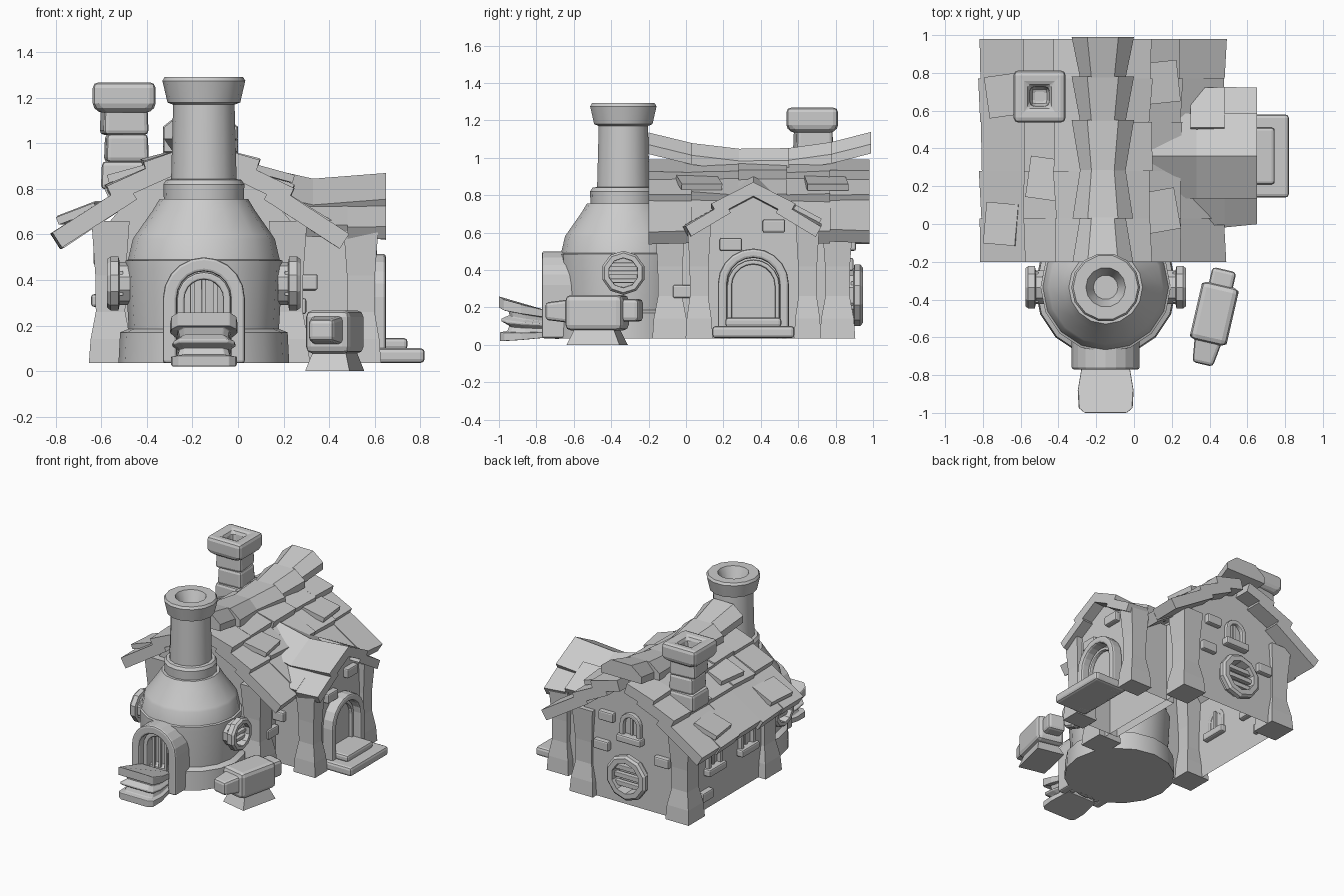
import bpy, bmesh, math, random
from math import sin, cos, pi
from mathutils import Matrix, Vector

random.seed(4)
cube = bpy.data.objects.get("Cube")
if cube:
    bpy.data.objects.remove(cube)

GREY = (0.6, 0.6, 0.6, 1)
stone = bpy.data.materials.new("plain grey")
stone.use_nodes = True
stone.diffuse_color = GREY
stone.node_tree.nodes["Principled BSDF"].inputs["Base Color"].default_value = GREY

RX = -0.165      # main ridge line
GROUND = 0.035   # underside of the buildings


def place(x, y, z, turn=0):
    return Matrix.Translation((x, y, z)) @ Matrix.Rotation(math.radians(turn), 4, 'Z')


def loft(name, rings, loop=False, mat=None, bevel=0, smooth=False):
    """Skin closed rings of points into one object."""
    bm = bmesh.new()
    vs = [[bm.verts.new(p) for p in r] for r in rings]
    n = len(vs[0])
    pairs = list(zip(vs, vs[1:])) + ([(vs[-1], vs[0])] if loop else [])
    for a, b in pairs:
        for i in range(n):
            j = (i + 1) % n
            bm.faces.new((a[i], a[j], b[j], b[i]))
    if not loop:
        bm.faces.new(vs[0])
        bm.faces.new(vs[-1])
    if mat:
        bm.transform(mat)
    bmesh.ops.recalc_face_normals(bm, faces=bm.faces)
    mesh = bpy.data.meshes.new(name)
    bm.to_mesh(mesh)
    bm.free()
    mesh.materials.append(stone)
    ob = bpy.data.objects.new(name, mesh)
    bpy.context.collection.objects.link(ob)
    if smooth:
        bpy.ops.object.select_all(action='DESELECT')
        bpy.context.view_layer.objects.active = ob
        ob.select_set(True)
        bpy.ops.object.shade_smooth_by_angle(angle=math.radians(30))
    if bevel:
        m = ob.modifiers.new("soft_edges", 'BEVEL')
        m.width, m.segments, m.limit_method = bevel, 2, 'ANGLE'
    return ob


def rect(cx, cy, hx, hy, z):
    return [(cx + a * hx, cy + b * hy, z) for a, b in ((-1, -1), (1, -1), (1, 1), (-1, 1))]


def block(name, size, mat, bevel=0.012, taper=1):
    x, y, z = (s / 2 for s in size)
    return loft(name, [rect(0, 0, x, y, -z), rect(0, 0, x * taper, y * taper, z)], mat=mat, bevel=bevel)


def lathe(name, x, y, profile, sides):
    rings = [[(x + r * cos(2 * pi * i / sides), y + r * sin(2 * pi * i / sides), z)
              for i in range(sides)] for r, z in profile]
    return loft(name, rings, smooth=True)


def arch(name, outer, inner, top, depth, mat, bevel=0.008):
    """Arched frame standing on local z = 0, facing local -y."""
    spring = top - outer
    path = [(1, 0, 0)] + [(cos(pi * i / 10), sin(pi * i / 10), spring) for i in range(11)] + [(-1, 0, 0)]
    rings = [[(c * r, d, s * r + z) for r, d in ((outer, -depth), (inner, -depth), (inner, 0), (outer, 0))]
             for c, s, z in path]
    loft(name, rings, mat=mat, bevel=bevel)


def round_window(name, r, depth, mat):
    """Ten-sided rim on a narrower neck, with three bars."""
    rings = []
    for i in range(10):
        c, s = cos(2 * pi * (i + .5) / 10), sin(2 * pi * (i + .5) / 10)
        rings.append([(c * k * r, d * depth, s * k * r) for k, d in
                      ((1, -.85), (.9, -1), (.68, -1), (.66, 0), (.8, 0), (.8, -.45), (1, -.5))])
    loft(name + "_frame", rings, loop=True, mat=mat)
    for i in (-1, 0, 1):
        block(name + "_bar", (r * 1.4, depth * .4, r * .2),
              mat @ Matrix.Translation((0, -depth * .5, i * r * .36)), 0.004)


def arch_window(name, mat):
    arch(name + "_frame", 0.085, 0.052, 0.19, 0.035, mat)
    block(name + "_sill", (0.2, 0.09, 0.055), mat @ Matrix.Translation((0, -0.01, 0)))
    block(name + "_bar", (0.02, 0.03, 0.16), mat @ Matrix.Translation((0, 0, 0.09)), 0.003)


# House and wing walls: gabled shells open underneath
gable = [(-.43, GROUND), (-.43, .62), (-.25, .83), (0, .99), (.25, .83), (.43, .62), (.43, GROUND)]
for shell in [loft("house_walls", [[(RX + u, y, z) for u, z in gable] for y in (-.12, .86)]),
              loft("wing_walls", [[(x, .36 + u, z) for u, z in
                                   ((-.3, GROUND), (-.3, .62), (0, .83), (.3, .62), (.3, GROUND))]
                                  for x in (.2, .57)])]:
    bm = bmesh.new()
    bm.from_mesh(shell.data)
    floor = [f for f in bm.faces if all(v.co.z < .05 for v in f.verts)]
    bmesh.ops.delete(bm, geom=floor, context='FACES')
    bm.to_mesh(shell.data)
    bm.free()


# Waisted corner posts reaching into the roof slabs
def post(name, x, y, w, d, top):
    loft(name, [rect(x, y, w * k, d * k, z) for z, k in
                ((GROUND, 1), (.14, .92), (.26, .68), (.42, .7), (top, .88))])


for y in (-.085, .81):
    for x in (RX - .395, RX + .385):
        post("house_post", x, y, .095, .095, .66)
for y in (.07, .65):
    post("wing_post", .54, y, .088, .072, .64)


# Overlapping roof slabs: u is the distance from the ridge
def slab(name, side, row, a, b, thick, along_x=False):
    u0, z0, u1, z1 = row
    drop = Vector((u1 - u0, z1 - z0)).normalized()
    nx, nz = drop.y * thick, -drop.x * thick
    rings = []
    for t in (a, b):
        j, k = random.uniform(-.01, .01), random.uniform(-.01, .01)
        pts = [(u0, z0), (u1 + j, z1 + k), (u1 + j + nx, z1 + k + nz), (u0 + nx, z0 + nz)]
        rings.append([(t, .36 + side * u, z) if along_x else (RX + side * u, t, z) for u, z in pts])
    loft(name, rings)


rows = ((.04, .99, .255, .925), (.15, .93, .415, .81), (.32, .82, .65, .61))
edges = (-.2, .03, .28, .54, .77, .98)
for side in (-1, 1):
    for row in rows:
        for a, b in zip(edges, edges[1:]):
            slab("roof_slab", side, row, a, b, .078)
    # Wing roof ridge sags between the main roof and its gable
    loft("wing_roof_upper", [[(x, .36 + side * u, z + lift) for u, z in
                              ((0, .84), (.225, .725), (.19, .665), (0, .765))]
                             for x, lift in ((.04, .07), (.33, .005), (.65, .03))])
    inner_row = (.15, .79, .37, .68) if side > 0 else (.15, .76, .37, .64)
    slab("wing_roof_lower", side, inner_row, .3, .48, .062, True)
    slab("wing_roof_lower", side, (.15, .76, .37, .64), .48, .65, .062, True)


# Sagging ridge caps, flared toward the outer ends
def cap_ring(y, w):
    lift = .09 * ((y - .39) / .59) ** 2
    return [(RX + u * w, y, z + lift) for u, z in
            ((-1, .93), (-1, .98), (-.5, 1.045), (.5, 1.045), (1, .98), (1, .93))]


for a, b in zip(edges, edges[1:]):
    mid = (a + b) / 2
    wa, wb = (.16, .12) if mid < .35 else (.12, .165)
    loft("ridge_cap", [cap_ring(a, wa), cap_ring(b + .01, wb)])

# Loose patch tiles, lifted at the lower end
for x, y, turn in ((-.47, .24, -8), (.14, .07, 10), (.145, .75, 6), (-.69, .68, 8), (-.7, 0, -5)):
    u0, z0, u1, z1 = rows[2] if abs(x - RX) > .42 else rows[1]
    u, slope = abs(x - RX), (z1 - z0) / (u1 - u0)
    tilt = Matrix.Rotation(-math.atan(slope * .6) * (1 if x > RX else -1), 4, 'Y')
    block("patch_tile", (.18, .22, .035), place(x, y, z0 + slope * (u - u0) + .008, turn) @ tilt, 0)

# Stone chimney
for i, (z, w) in enumerate(((.80, .205), (.92, .19), (1.04, .2))):
    block("chimney_stone", (w, w, .125), place(-.5 + .01 * (i % 2), .68, z + .06, 3 * i), .02, .95)
loft("chimney_cap", [rect(-.5, .675, w, w, z) for w, z in
                     ((.1, 1.135), (.138, 1.15), (.138, 1.27), (.056, 1.265), (.045, 1.16))], bevel=.026)

# Round furnace with its flue
FX, FY = -.15, -.335
lathe("furnace_body", FX, FY, ((.375, GROUND), (.368, .17), (.33, .185), (.345, .45), (.345, .485),
                               (.333, .49), (.312, .58), (.302, .595), (.225, .705), (.195, .755)), 16)
lathe("furnace_collar", FX, FY, ((.175, .73), (.178, .82), (.165, .84), (.13, .845)), 16)
lathe("furnace_flue", FX, FY, ((.145, .8), (.135, 1.17), (.16, 1.18), (.182, 1.275), (.172, 1.292),
                               (.105, 1.292), (.065, 1.2)), 14)
for side in (-1, 1):
    round_window("furnace_window", .118, .1, place(FX + side * .325, FY, .385, 90 * side))

# Furnace mouth
arch("furnace_mouth", .18, .118, .465, .2, place(FX, -.57, GROUND), .012)
arch("furnace_mouth_inner", .118, .085, .4, .1, place(FX, -.62, GROUND))
for i in (-1, 0, 1):
    block("furnace_grate", (.02, .02, .38), place(FX + i * .05, -.69, .22), .003)

# Bellows: pleats between two boards, mirrored half outline
folds = ((0, 1), (.2, 1), (.22, .82), (.34, .76), (.44, .96), (.5, .96), (.58, .76), (.72, .8), (.74, 1.02), (1, 1.02))
rings = []
for t, k in folds:
    half = [(.12 * k, -.73, .04 + .14 * t), (.145 * k, -.78 - .1 * k, .025 + .19 * t),
            (.14 * k, -.78 - .19 * k, .02 + .22 * t), (.11 * k, -.78 - .215 * k, .02 + .24 * t)]
    rings.append([(FX - w, y, z) for w, y, z in half] + [(FX + w, y, z) for w, y, z in reversed(half)])
loft("bellows", rings, bevel=.008)

# Wing door and steps
arch("wing_door_frame", .19, .14, .48, .085, place(.565, .36, GROUND, 90), .014)
arch("wing_door_trim", .14, .115, .42, .03, place(.565, .36, GROUND, 90))
block("lower_step", (.27, .44, .065), place(.685, .36, .068), .018)
block("upper_step", (.2, .3, .05), place(.645, .36, .12), .016)

# Windows on the back and the right wall
round_window("back_window", .165, .09, place(RX, .855, .265, 180))
arch_window("back_arch_window", place(RX, .855, .53, 180))
for y in (.16, .54):
    arch_window("side_arch_window", place(RX - .425, y, .31, -90))

# Protruding bricks: position and facing
for x, y, z, turn in ((RX + .43, -.01, .285, 90), (.575, .24, .537, 90), (.575, .47, .635, 90),
                      (.03, .86, .65, 180), (.07, .86, .43, 180), (-.42, .86, .43, 180),
                      (RX - .435, .35, .5, -90), (RX - .435, .64, .15, -90),
                      (.29, .06, .39, 0)):
    block("brick", (.12, .07, .07), place(x, y, z, turn), .01)

# Anvil, turned slightly
anvil = place(.425, -.475, 0, -13)
block("anvil_body", (.2, .315, .19), anvil @ place(0, 0, .172), .03)
block("anvil_base", (.2, .29, .09), anvil @ place(0, 0, .045), 0, .72)
block("anvil_heel", (.13, .13, .12), anvil @ place(0, .175, .185), .02)
loft("anvil_horn", [[(x * w, y, .18 + z * w) for x, z in ((-1, -.85), (1, -.85), (1, .85), (-1, .85))]
                    for y, w in ((-.13, .075), (-.275, .055))], mat=anvil, bevel=.018)
